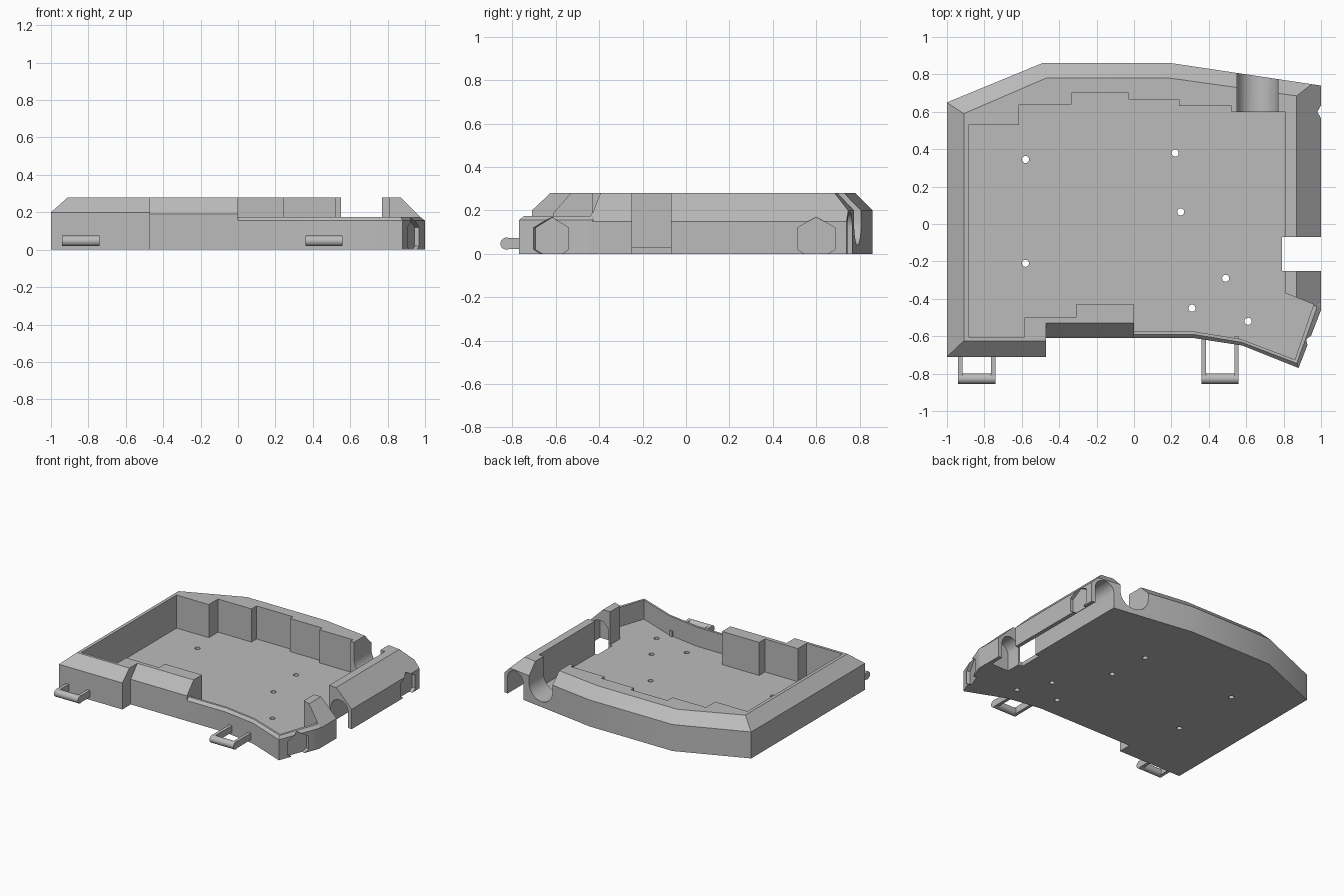
import bpy, bmesh, math
from mathutils import Matrix, Vector

if "Cube" in bpy.data.objects:
    bpy.data.objects.remove(bpy.data.objects["Cube"], do_unlink=True)

grey = bpy.data.materials.new("plain_grey")
grey.use_nodes = True
grey.diffuse_color = (0.5, 0.5, 0.5, 1)
grey.node_tree.nodes["Principled BSDF"].inputs["Base Color"].default_value = (0.5, 0.5, 0.5, 1)


def finish(name, bm):
    bmesh.ops.remove_doubles(bm, verts=bm.verts, dist=0.0005)
    bmesh.ops.recalc_face_normals(bm, faces=bm.faces)
    mesh = bpy.data.meshes.new(name)
    bm.to_mesh(mesh)
    bm.free()
    mesh.materials.append(grey)
    obj = bpy.data.objects.new(name, mesh)
    bpy.context.collection.objects.link(obj)
    return obj


def loft(name, rings):
    """Solid skin through closed rings with equal point counts."""
    bm = bmesh.new()
    rows = [[bm.verts.new(p) for p in ring] for ring in rings]
    n = len(rows[0])
    for low, high in zip(rows, rows[1:]):
        for i in range(n):
            j = (i + 1) % n
            bm.faces.new((low[i], low[j], high[j], high[i]))
    bm.faces.new(rows[0][::-1])
    bm.faces.new(rows[-1])
    return finish(name, bm)


def shell(name, points, top):
    """Walls with a sloped shoulder; each point is x, y, shoulder z, rim x, rim y."""
    return loft(name, [[(p[0], p[1], 0) for p in points],
                       [(p[0], p[1], p[2]) for p in points],
                       [(p[3], p[4], top) for p in points]])


def prism_z(name, pts, z0, z1):
    return loft(name, [[(x, y, z) for x, y in pts] for z in (z0, z1)])


def prism_y(name, pts, y0, y1):
    return loft(name, [[(x, y, z) for x, z in pts] for y in (y0, y1)])


def box(name, x0, x1, y0, y1, z0, z1):
    return prism_z(name, [(x0, y0), (x1, y0), (x1, y1), (x0, y1)], z0, z1)


def cylinder(name, centre, direction, radius, depth, sides):
    bm = bmesh.new()
    turn = Vector(direction).to_track_quat('Z', 'Y').to_matrix().to_4x4()
    bmesh.ops.create_cone(bm, cap_ends=True, segments=sides, radius1=radius, radius2=radius,
                          depth=depth, matrix=Matrix.Translation(centre) @ turn)
    return finish(name, bm)


def combine(target, tool, operation):
    mod = target.modifiers.new(operation.lower(), 'BOOLEAN')
    mod.object, mod.operation, mod.solver = tool, operation, 'EXACT'
    bpy.context.view_layer.objects.active = target
    bpy.ops.object.modifier_apply(modifier=mod.name)
    bpy.data.objects.remove(tool, do_unlink=True)


def arc(cx, cz, r, start, end, steps=16):
    angles = [math.radians(start + (end - start) * i / steps) for i in range(steps + 1)]
    return [(cx + r * math.cos(a), cz + r * math.sin(a)) for a in angles]


# Tall walls with sloping shoulders
casing = shell("casing", [
    (-1, -.71, .2, -.91, -.625), (-.47, -.71, .2, -.47, -.625),
    (-.47, -.61, .19, -.47, -.53), (0, -.61, .19, 0, -.53),
    (0, -.37, .2, 0, -.37), (.81, -.37, .2, .81, -.37),
    (1, -.45, .15, .87, -.395), (1, .74, .15, .87, .685),
    (.95, .7475, .2, .87, .685), (.2, .86, .2, .19, .78),
    (-.49, .86, .2, -.47, .78), (-1, .65, .2, -.91, .59)], .28)

# Low front lip
lip = shell("front_lip", [
    (-.05, -.61, .155, -.05, -.59), (.32, -.61, .155, .315, -.59),
    (.58, -.65, .155, .575, -.632), (.88, -.77, .155, .87, -.745),
    (1, -.46, .155, .975, -.455), (1, -.43, .155, .975, -.43),
    (.85, -.3, .155, .85, -.3), (-.05, -.3, .155, -.05, -.3)], .175)
combine(casing, lip, 'UNION')

# Stepped cavity above the floor
cavity = prism_z("cavity_cutter", [
    (-.885, .53), (-.615, .53), (-.615, .64), (-.335, .64), (-.335, .7), (-.03, .7),
    (-.03, .665), (.24, .665), (.24, .63), (.52, .63), (.52, .6), (.81, .6),
    (.81, -.37), (.96, -.43), (.86, -.725), (.57, -.615), (.31, -.573), (0, -.573),
    (0, -.43), (-.31, -.43), (-.31, -.5), (-.585, -.5), (-.585, -.605), (-.885, -.605)], .03, .5)
combine(casing, cavity, 'DIFFERENCE')

# Side opening, tunnel under the side wall, and rounded channel in the back wall
combine(casing, prism_y("tunnel_cutter", [(.97, -.1)] + arc(.897, .12, .073, 0, 180)
                        + [(.824, -.1)], -.36, 1), 'DIFFERENCE')
combine(casing, box("gap_cutter", .79, 1.1, -.25, -.07, -.1, .5), 'DIFFERENCE')
combine(casing, prism_y("channel_cutter", [(.55, .5)] + arc(.66, .15, .11, 180, 360)
                        + [(.77, .5)], .5, 1), 'DIFFERENCE')

# Six-sided recesses on the side
for centre, direction in (((1, .6, .07), (1, 0, 0)), ((.937, -.622, .07), (.933, -.361, 0))):
    combine(casing, cylinder("recess_cutter", centre, direction, .1, .05, 6), 'DIFFERENCE')

# Screw holes through the floor
for x, y in ((-.58, .345), (.22, .38), (.25, .065), (-.58, -.21), (.49, -.29), (.31, -.45), (.61, -.52)):
    combine(casing, cylinder("hole_cutter", (x, y, 0), (0, 0, 1), .019, .2, 20), 'DIFFERENCE')

# Front loops: two arms and a round bar each
parts = [casing]
for side, x, wall in (("right", -.84, -.70), ("left", .46, -.60)):
    for end in (-1, 1):
        cx = x + end * .088
        parts.append(box(f"{side}_loop_arm", cx - .012, cx + .012, -.825, wall, .022, .072))
    parts.append(cylinder(f"{side}_loop_bar", (x, -.827, .047), (1, 0, 0), .028, .2, 24))

for obj in parts:
    bpy.ops.object.select_all(action='DESELECT')
    obj.select_set(True)
    bpy.context.view_layer.objects.active = obj
    bpy.ops.object.shade_smooth_by_angle(angle=math.radians(25))
